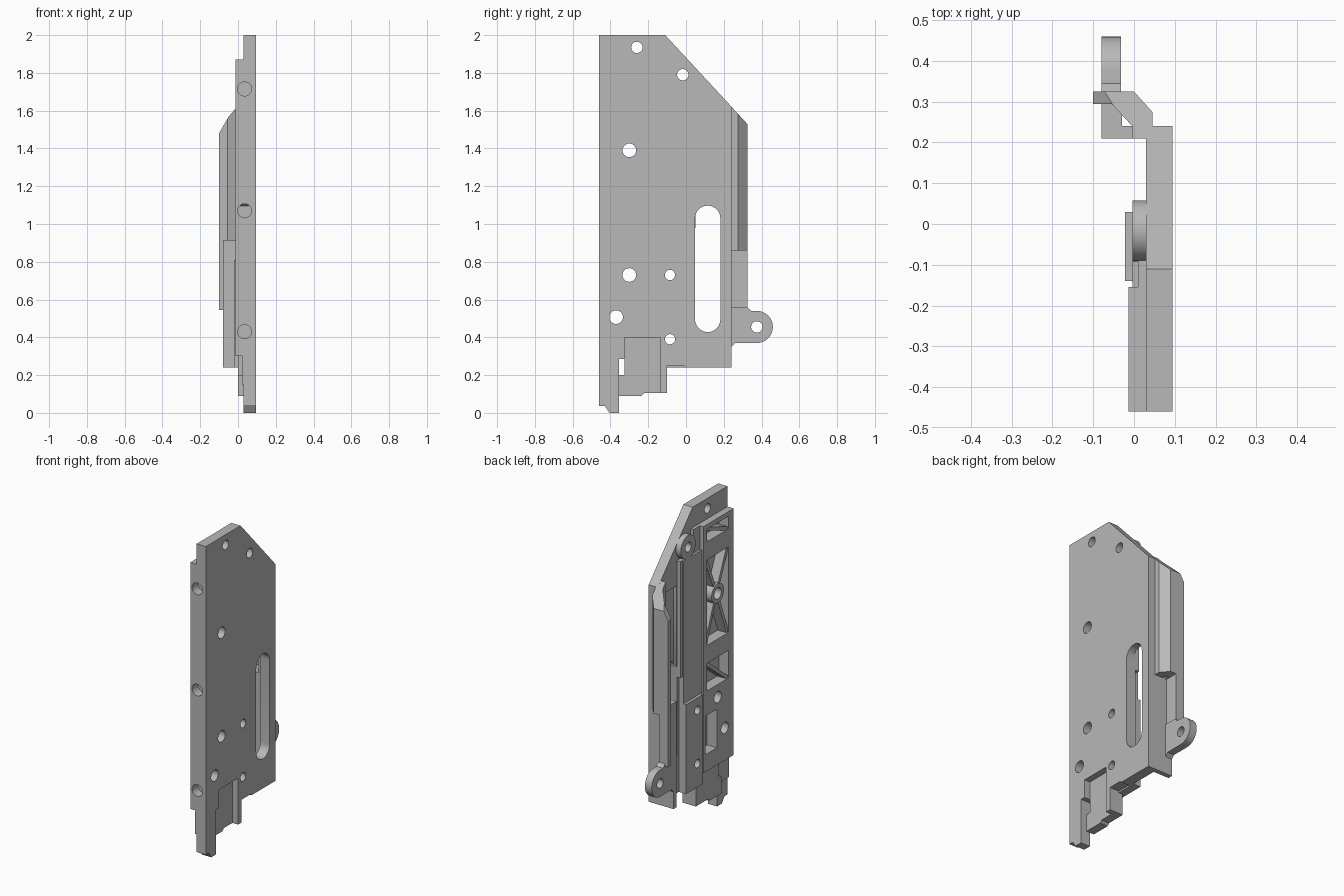
import bpy
import bmesh
from math import cos, sin, pi, radians, hypot
from mathutils import Vector

old = bpy.data.objects.get("Cube")
if old:
    bpy.data.objects.remove(old)

grey = bpy.data.materials.new("plain grey")
grey.use_nodes = True
grey.diffuse_color = (0.48, 0.48, 0.48, 1)
grey.node_tree.nodes["Principled BSDF"].inputs["Base Color"].default_value = (0.48, 0.48, 0.48, 1)

# Mapping from a flat profile point and a depth to space, per extrusion axis
PLACE = {
    "x": lambda u, v, d: (d, u, v),
    "y": lambda u, v, d: (u, d, v),
    "z": lambda u, v, d: (u, v, d),
}


def prism(name, points, axis, a, b):
    """Extrude a closed profile along an axis from a to b."""
    bm = bmesh.new()
    low = [bm.verts.new(PLACE[axis](u, v, a)) for u, v in points]
    high = [bm.verts.new(PLACE[axis](u, v, b)) for u, v in points]
    bm.faces.new(low)
    bm.faces.new(high)
    n = len(points)
    for i in range(n):
        j = (i + 1) % n
        bm.faces.new((low[i], low[j], high[j], high[i]))
    bmesh.ops.recalc_face_normals(bm, faces=bm.faces)
    mesh = bpy.data.meshes.new(name)
    bm.to_mesh(mesh)
    bm.free()
    mesh.materials.append(grey)
    obj = bpy.data.objects.new(name, mesh)
    bpy.context.collection.objects.link(obj)
    return obj


def rect(u0, u1, v0, v1):
    return [(u0, v0), (u1, v0), (u1, v1), (u0, v1)]


def arc(u, v, r, start, end, steps=16):
    angles = [radians(start + (end - start) * i / steps) for i in range(steps + 1)]
    return [(u + r * cos(t), v + r * sin(t)) for t in angles]


def circle(u, v, r):
    return arc(u, v, r, 0, 360, 32)[:-1]


def bar(p, q, w):
    """Profile of a straight bar between two points."""
    length = hypot(q[0] - p[0], q[1] - p[1])
    n = Vector((p[1] - q[1], q[0] - p[0])) * (w / 2 / length)
    return [(p[0] + n.x, p[1] + n.y), (q[0] + n.x, q[1] + n.y),
            (q[0] - n.x, q[1] - n.y), (p[0] - n.x, p[1] - n.y)]


def carve(obj, cutters):
    for c in cutters:
        m = obj.modifiers.new("cut", "BOOLEAN")
        m.operation, m.solver, m.object = "DIFFERENCE", "EXACT", c
    deps = bpy.context.evaluated_depsgraph_get()
    mesh = bpy.data.meshes.new_from_object(obj.evaluated_get(deps))
    obj.modifiers.clear()
    obj.data = mesh


# Main layers, from the flat outer face inward
OUT, STEP, PAD = 0.095, 0.03, -0.014
FLOOR = 0.055

plate = prism("main_plate", [
    (-0.46, 2), (-0.11, 2), (0.24, 1.622), (0.24, 0.24), (0, 0.24), (-0.01, 0.25),
    (-0.135, 0.25), (-0.135, 0.4), (-0.325, 0.4), (-0.325, 0.285), (-0.355, 0.285),
    (-0.355, 0), (-0.405, 0), (-0.43, 0.037), (-0.46, 0.037)], "x", STEP, OUT)
pad = prism("inner_pad", [
    (-0.46, 1.87), (-0.155, 1.87), (-0.155, 0.3), (-0.46, 0.3)], "x", PAD, STEP)
panel = prism("inner_panel", rect(-0.155, 0.03, 0.81, 1.72), "x", -0.004, STEP)
block = prism("lower_block", rect(-0.14, 0.03, 0.24, 0.81), "x", -0.022, STEP)
boss = prism("upper_boss", circle(-0.017, 1.79, 0.075), "x", -0.004, STEP)
hub = prism("pocket_hub", circle(-0.3, 1.39, 0.062), "x", PAD, FLOOR)
strip = prism("panel_step", rect(-0.155, -0.09, 1.72, 1.87), "x", 0.01, STEP)
rib = prism("panel_edge_rib", rect(0.03, 0.05, 0.98, 1.72), "x", 0.005, STEP)

# Foot pieces under the plate
prism("foot_web", [
    (-0.325, 0.4), (-0.135, 0.4), (-0.135, 0.105), (-0.22, 0.105), (-0.235, 0.09),
    (-0.355, 0.09), (-0.355, 0.2), (-0.325, 0.2)], "x", 0.0, FLOOR)
prism("foot_post", rect(-0.135, -0.1, 0.105, 0.25), "x", 0.0, OUT)
prism("front_foot_step", rect(-0.46, -0.355, 0.15, 0.3), "x", 0.02, STEP)

# Cutters: through holes, slot, pockets and blind edge holes
holes = [prism("hole", circle(y, z, r), "x", -0.2, 0.2) for y, z, r in (
    (-0.26, 1.935, 0.03), (-0.017, 1.79, 0.03), (-0.3, 1.39, 0.036), (-0.3, 0.73, 0.036),
    (-0.085, 0.73, 0.027), (-0.37, 0.507, 0.036), (-0.085, 0.39, 0.027))]
slot = prism("slot", arc(0.115, 1.03, 0.067, 0, 180) + arc(0.115, 0.495, 0.067, 180, 360),
             "x", -0.2, 0.2)
pocket_sizes = [(-0.41, -0.19, 1.76, 1.84), (-0.41, -0.19, 1.1, 1.645),
                (-0.41, -0.19, 0.81, 0.985), (-0.29, -0.175, 0.41, 0.655)]
pockets = [prism("pocket", rect(*p), "x", -0.2, FLOOR) for p in pocket_sizes]
recess = prism("recess", rect(0.055, 0.18, 1.0, 1.56), "x", -0.2, 0.05)
edge_holes = [prism("edge_hole", circle(0.035, z, 0.037), "y", -0.6, -0.4)
              for z in (0.43, 1.07, 1.715)]

carve(plate, holes + [slot, recess] + pockets + edge_holes)
carve(pad, holes + pockets + edge_holes)
carve(block, holes)
carve(boss, holes)
carve(hub, holes)

# Stiffening ribs inside the pockets
hub_at = (-0.3, 1.39)
for y in (-0.41, -0.19):
    for z in (1.1, 1.645):
        d = (Vector((y, z)) - Vector(hub_at)).normalized() * 0.055
        prism("pocket_rib", bar((hub_at[0] + d.x, hub_at[1] + d.y), (y, z), 0.022),
              "x", PAD + 0.008, FLOOR)
for y0, y1, z0, z1 in (pocket_sizes[0], pocket_sizes[2]):
    prism("diagonal_rib", bar((y0, z0), (y1, z1), 0.022), "x", PAD + 0.008, FLOOR)

# Bent rear flange with a sloped top
flange = prism("bent_flange", [
    (0.045, 0.24), (0.045, 0.275), (0, 0.325), (-0.1, 0.325), (-0.1, 0.295),
    (-0.055, 0.295), (-0.004, 0.24), (-0.004, 0.21), (STEP, 0.21), (STEP, 0.24)],
    "z", 0.86, 1.75)
slope_cut = prism("slope_cut", [(0.1, 1.773), (0.5, 1.34), (0.5, 2.2), (0.1, 2.2)], "x", -0.3, 0.3)
lip_cut = prism("lip_cut", [(-0.12, 1.445), (-0.05, 1.568), (-0.05, 2), (-0.12, 2)], "y", 0.1, 0.6)
carve(flange, [slope_cut, lip_cut])

prism("flange_base_wall", rect(-0.08, STEP, 0.21, 0.24), "z", 0.24, 0.915)
prism("flange_corner", rect(-0.08, -0.04, 0.24, 0.325), "z", 0.545, 0.86)
prism("flange_corner_cap", rect(-0.08, -0.03, 0.24, 0.295), "z", 0.86, 0.915)
prism("flange_lip", rect(-0.1, -0.08, 0.295, 0.325), "z", 0.545, 0.86)

# Rounded lug with a pin hole
lug = prism("lug", [(0.24, 0.35), (0.26, 0.37)] + arc(0.375, 0.455, 0.085, -90, 90)
            + [(0.345, 0.54), (0.325, 0.56), (0.24, 0.56)], "x", -0.08, -0.032)
pin_hole = prism("pin_hole", circle(0.375, 0.455, 0.03), "x", -0.2, 0.2)
carve(lug, [pin_hole])

# Remove the cutters and smooth the round walls
for c in holes + pockets + edge_holes + [slot, recess, slope_cut, lip_cut, pin_hole]:
    bpy.data.objects.remove(c)
for obj in (plate, pad, block, boss, hub, lug):
    bpy.ops.object.select_all(action="DESELECT")
    obj.select_set(True)
    bpy.context.view_layer.objects.active = obj
    bpy.ops.object.shade_smooth_by_angle(angle=radians(30))
